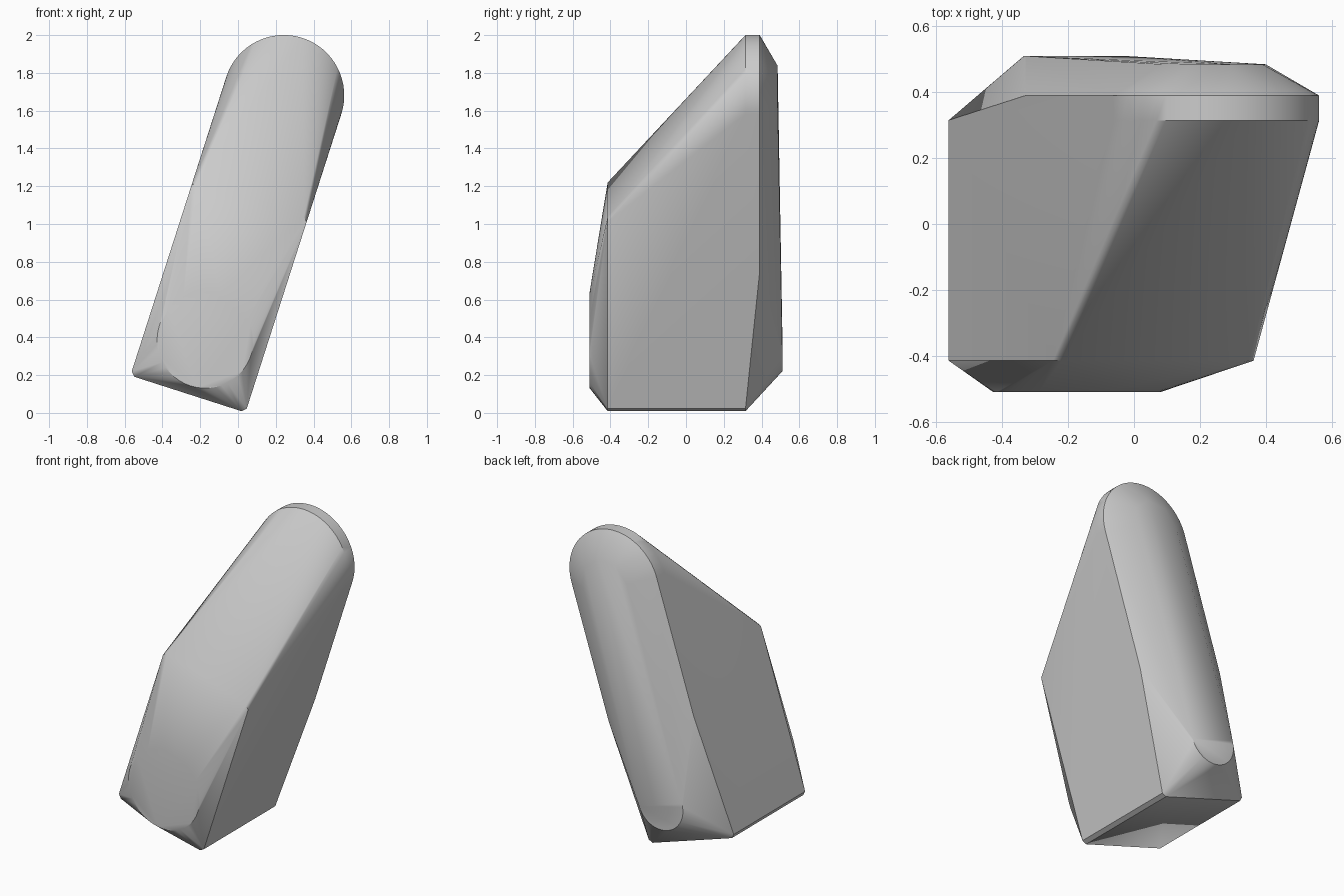
import bpy, bmesh, math
from mathutils import Vector

cube = bpy.data.objects.get("Cube")
if cube:
    bpy.data.objects.remove(cube, do_unlink=True)

# The body leans to its left: "across" and "along" span the leaning plane
LEAN = math.radians(17.8)
ACROSS = Vector((math.cos(LEAN), 0, -math.sin(LEAN)))
ALONG = Vector((math.sin(LEAN), 0, math.cos(LEAN)))
FOOT = Vector((-0.265, 0, 0.1))
HALF = 0.32      # half the width of the body
CUT = 0.022      # small corner chamfer
TIP = 1.66       # height of the rounded tip's centre along the lean

points = []


def add(y, u, v):
    points.append(FOOT + ACROSS * u + ALONG * v + Vector((0, y, 0)))


def arc(y, centre, radius, start, end, steps):
    for i in range(steps + 1):
        a = math.radians(start + (end - start) * i / steps)
        add(y, radius * math.cos(a), centre + radius * math.sin(a))


def corner_pair(y, v, inward):
    for side in (-1, 1):
        add(y, side * HALF, v + inward * CUT)
        add(y, side * (HALF - CUT), v)


# Front pad and the rectangular section behind it
arc(-0.51, 0.30, 0.255, 0, 352.5, 47)
corner_pair(-0.415, 0, 1)
corner_pair(-0.415, 1.08, -1)

# Rear of the body, rising to the round tip
corner_pair(0.315, 0, 1)
arc(0.315, TIP, HALF, 0, 180, 32)
arc(0.39, TIP, HALF, 0, 180, 32)
for side in (-1, 1):
    add(0.39, side * HALF, 0.784)

# Narrow back panel, round below and faceted above
arc(0.51, 0.294, 0.16, 180, 360, 24)
arc(0.485, TIP, 0.165, 0, 180, 4)

# Skin the sections into one closed convex body
bm = bmesh.new()
for p in points:
    bm.verts.new(p)
hull = bmesh.ops.convex_hull(bm, input=bm.verts)
loose = {g for g in hull["geom_interior"] + hull["geom_unused"]
         if isinstance(g, bmesh.types.BMVert)}
bmesh.ops.delete(bm, geom=list(loose), context='VERTS')
bmesh.ops.dissolve_limit(bm, angle_limit=math.radians(0.3),
                         verts=bm.verts, edges=bm.edges)
bmesh.ops.recalc_face_normals(bm, faces=bm.faces)
mesh = bpy.data.meshes.new("leaning_body")
bm.to_mesh(mesh)
bm.free()
body = bpy.data.objects.new("leaning_body", mesh)
bpy.context.collection.objects.link(body)

# Plain grey finish
grey = bpy.data.materials.new("light_grey")
grey.use_nodes = True
colour = (0.6, 0.6, 0.6, 1)
grey.diffuse_color = colour
grey.node_tree.nodes["Principled BSDF"].inputs["Base Color"].default_value = colour
mesh.materials.append(grey)

bpy.ops.object.select_all(action='DESELECT')
body.select_set(True)
bpy.context.view_layer.objects.active = body
bpy.ops.object.shade_smooth_by_angle(angle=math.radians(30))
